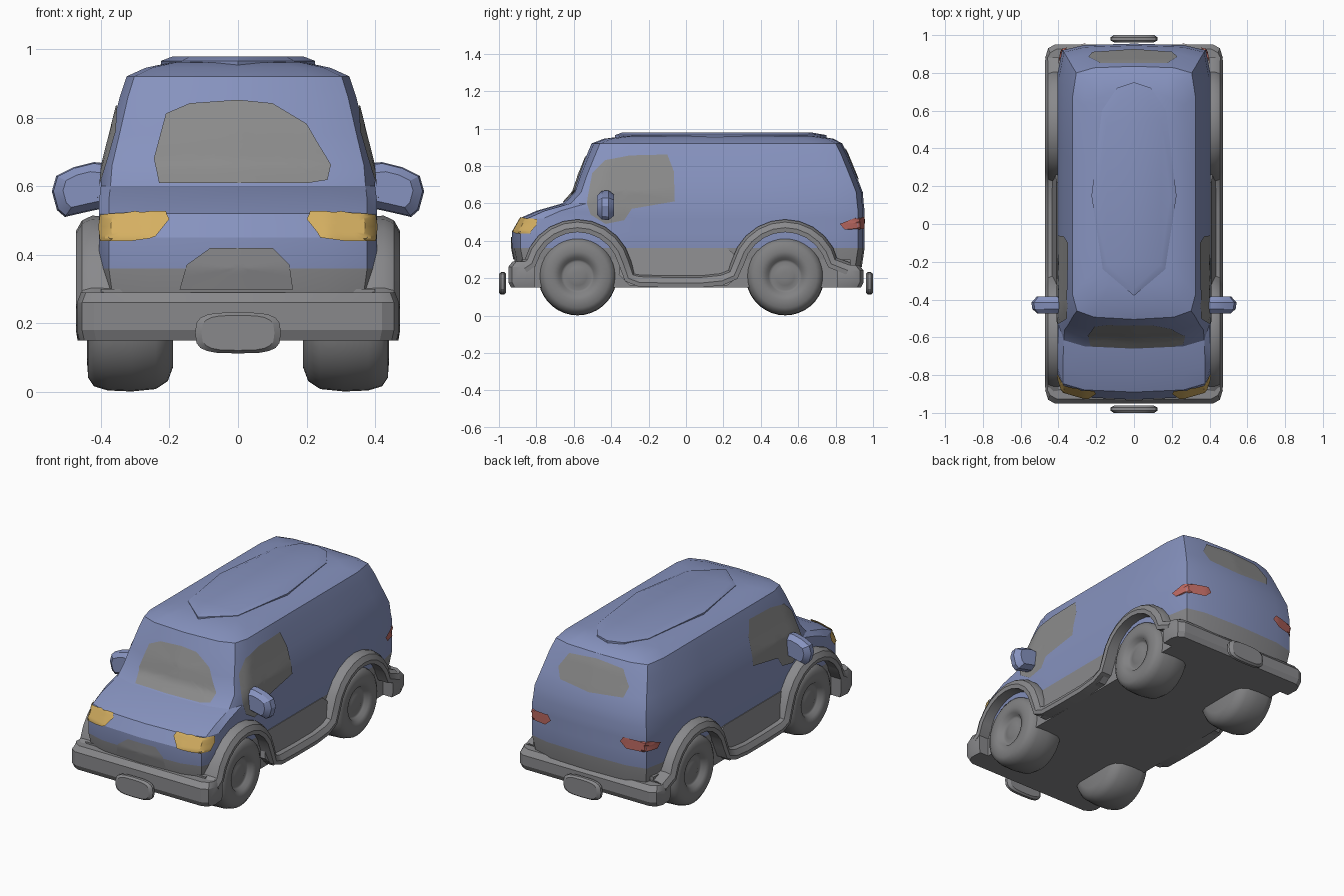
import bpy, bmesh, math
from mathutils import Vector
from mathutils.bvhtree import BVHTree

if "Cube" in bpy.data.objects:
    bpy.data.objects.remove(bpy.data.objects["Cube"])


def material(name, rgb):
    m = bpy.data.materials.new(name)
    m.diffuse_color = (*rgb, 1)
    m.use_nodes = True
    m.node_tree.nodes["Principled BSDF"].inputs["Base Color"].default_value = m.diffuse_color
    return m


BLUE = material("body blue", (0.24, 0.29, 0.52))
GREY = material("trim grey", (0.25, 0.25, 0.26))
GLASS = material("window grey", (0.26, 0.26, 0.26))
TYRE = material("tyre grey", (0.22, 0.22, 0.225))
YELLOW = material("headlight yellow", (0.66, 0.43, 0.12))
RED = material("tail light red", (0.50, 0.14, 0.12))


def finish(name, bm, mats, angle=25):
    bmesh.ops.recalc_face_normals(bm, faces=bm.faces)
    me = bpy.data.meshes.new(name)
    bm.to_mesh(me)
    bm.free()
    ob = bpy.data.objects.new(name, me)
    bpy.context.collection.objects.link(ob)
    for m in mats:
        me.materials.append(m)
    bpy.ops.object.select_all(action='DESELECT')
    bpy.context.view_layer.objects.active = ob
    ob.select_set(True)
    bpy.ops.object.shade_smooth_by_angle(angle=math.radians(angle))
    return ob


def loft(rings, closed=False):
    """Skin a list of equal-length point rings, capping the ends."""
    bm = bmesh.new()
    vs = [[bm.verts.new(p) for p in r] for r in rings]
    n = len(vs[0])
    for i in range(len(vs) if closed else len(vs) - 1):
        a, b = vs[i], vs[(i + 1) % len(vs)]
        for j in range(n):
            k = (j + 1) % n
            bm.faces.new((a[j], a[k], b[k], b[j]))
    if not closed:
        bm.faces.new(vs[0])
        bm.faces.new(vs[-1])
    return bm


def mirrored(half):
    """Close a half outline (x >= 0) across x = 0."""
    return half + [(-x, y) for x, y in reversed(half) if x > 1e-6]


# Body shell: plan outlines stacked by height (z, front y, back y, half width)
LEVELS = [(0.26, -0.91, 0.94, 0.39), (0.36, -0.93, 0.955, 0.405),
          (0.45, -0.93, 0.955, 0.405), (0.52, -0.89, 0.955, 0.405),
          (0.56, -0.80, 0.955, 0.405), (0.60, -0.66, 0.95, 0.40),
          (0.66, -0.605, 0.945, 0.395), (0.75, -0.575, 0.91, 0.372),
          (0.86, -0.53, 0.865, 0.345), (0.92, -0.505, 0.835, 0.325),
          (0.945, -0.44, 0.79, 0.27), (0.96, -0.33, 0.70, 0.20),
          (0.966, -0.2, 0.55, 0.12)]


def plan(z, f, b, w):
    half = [(0, f), (w * 0.65, f + 0.012), (w * 0.93, f + 0.045), (w, f + 0.13),
            (w, f * 0.4 + b * 0.1), (w, b * 0.4), (w, b - 0.16),
            (w * 0.94, b - 0.035), (w * 0.65, b - 0.008), (0, b)]
    return [(x, y, z) for x, y in mirrored(half)]


bm = loft([plan(*lv) for lv in LEVELS])
for f in bm.faces:
    f.material_index = 1 if f.calc_center_median().z < 0.36 else 0
bmesh.ops.triangulate(bm, faces=bm.faces)
TREE = BVHTree.FromBMesh(bm)
finish("body", bm, [BLUE, GREY])


def decal(name, mat, outline, d, lift=0.005):
    """Thin patch laid on the body; the outline is seen along direction d."""
    d = Vector(d)

    def place(u, v):
        o = Vector((u, 0, v)) if d.y else Vector((0, u, v))
        hit = TREE.ray_cast(o - d * 2, d)
        if hit[0] is None:
            hit = TREE.find_nearest(o - d * 0.5)
        n = hit[1] if hit[1].dot(d) < 0 else -hit[1]
        return hit[0] + n * lift

    pts = []
    for i, p in enumerate(outline):
        q = outline[(i + 1) % len(outline)]
        pts += [(p[0] + (q[0] - p[0]) * t / 4, p[1] + (q[1] - p[1]) * t / 4) for t in range(4)]
    cu, cv = (sum(p[i] for p in pts) / len(pts) for i in (0, 1))
    bm = bmesh.new()
    rings = [[bm.verts.new(place(cu + (u - cu) * s / 6, cv + (v - cv) * s / 6))
              for u, v in pts] for s in range(1, 7)]
    c = bm.verts.new(place(cu, cv))
    n = len(pts)
    for j in range(n):
        k = (j + 1) % n
        bm.faces.new((c, rings[0][j], rings[0][k]))
        for a, b in zip(rings, rings[1:]):
            bm.faces.new((a[j], b[j], b[k], a[k]))
    ob = finish(name, bm, [mat])
    if sum(p.normal.dot(d) for p in ob.data.polygons) > 0:
        ob.data.flip_normals()


# Windows, grille and lights
decal("windshield", GLASS, [(-0.23, 0.605), (-0.245, 0.68), (-0.21, 0.81), (-0.14, 0.84),
      (0, 0.85), (0.10, 0.84), (0.2, 0.78), (0.27, 0.66), (0.26, 0.615), (0.2, 0.605)], (0, 1, 0))
decal("rear_window", GLASS, [(-0.22, 0.74), (-0.24, 0.8), (-0.18, 0.88), (0, 0.895),
      (0.18, 0.88), (0.23, 0.8), (0.2, 0.74), (0, 0.72)], (0, -1, 0))
decal("grille", GREY, [(-0.17, 0.3), (-0.15, 0.37), (-0.08, 0.42), (0.1, 0.42),
      (0.15, 0.37), (0.16, 0.3)], (0, 1, 0))
for s, side in ((-1, "left"), (1, "right")):
    decal(side + "_window", GLASS, [(-0.53, 0.6), (-0.5, 0.76), (-0.43, 0.83), (-0.3, 0.855),
          (-0.1, 0.86), (-0.065, 0.77), (-0.06, 0.61), (-0.29, 0.57), (-0.33, 0.51),
          (-0.43, 0.49), (-0.51, 0.54)], (-s, 0, 0))
    decal(side + "_headlight", YELLOW, [(s * x, z) for x, z in (
          (0.2, 0.5), (0.24, 0.45), (0.31, 0.44), (0.395, 0.44), (0.4, 0.48),
          (0.395, 0.515), (0.3, 0.52), (0.21, 0.52))], (0, 1, 0), 0.008)
    decal(side + "_tail_light", RED, [(s * x, z) for x, z in (
          (0.23, 0.5), (0.27, 0.465), (0.395, 0.46), (0.4, 0.49),
          (0.385, 0.52), (0.25, 0.53))], (0, -1, 0), 0.008)

# Raised roof panel
roof = [(0, -0.38), (0.165, -0.24), (0.225, 0.15), (0.17, 0.6), (0.09, 0.72), (0, 0.75)]
finish("roof_panel", loft([[(x, y, 0.935) for x, y in mirrored(roof)],
       [(x, y, 0.965) for x, y in mirrored(roof)],
       [(x * 0.85, y * 0.9, 0.978) for x, y in mirrored(roof)]]), [BLUE])

# Bumpers and number plates
for s, end in ((-1, "front"), (1, "rear")):
    half = [(0, 0.95), (0.42, 0.95), (0.455, 0.93), (0.47, 0.88), (0.465, 0.81), (0, 0.81)]
    h = 0.29 if s < 0 else 0.27
    rings = []
    for z, k in ((0.15, 0.985), (0.18, 1), (h - 0.03, 1), (h, 0.975)):
        rings.append([(x * k, s * (y * k if y > 0.9 else y), z) for x, y in mirrored(half)])
    finish(end + "_bumper", loft(rings), [GREY])
    rings = []
    for y, k in ((0.962, 0.85), (0.972, 1), (0.988, 1), (1.0, 0.85)):
        ring = []
        for i in range(20):
            a = math.tau * i / 20
            c, sn = math.cos(a), math.sin(a)
            ring.append((0.125 * k * math.copysign(abs(c) ** 0.6, c), s * y,
                         0.172 + 0.06 * k * math.copysign(abs(sn) ** 0.6, sn)))
        rings.append(ring)
    finish(end + "_plate", loft(rings), [GREY])

# Underbody floor
finish("floor", loft([[(x, y, z) for x, y in ((-0.4, -0.88), (0.4, -0.88), (0.4, 0.88), (-0.4, 0.88))]
                      for z in (0.15, 0.3)]), [GREY])

# Trim path along one side: centre line in (y, z) over both arches and the sill
FRONT, REAR = -0.58, 0.53
path = [(-0.87, 0.26)]
for c in (FRONT, REAR):
    path += [(c - 0.262 * math.cos(a), 0.215 + 0.265 * math.sin(a))
             for a in (math.pi * t / 12 for t in range(1, 12))]
    if c == FRONT:
        path += [(-0.30, 0.205), (-0.25, 0.188), (-0.1, 0.184), (0.08, 0.184), (0.19, 0.195), (0.25, 0.22)]
path += [(0.87, 0.25)]
SECTION = [(0.37, 0.03), (0.425, 0.034), (0.455, 0.02), (0.472, -0.01), (0.468, -0.034), (0.37, -0.034)]

for s, side in ((-1, "left"), (1, "right")):
    rings = []
    for i, (y, z) in enumerate(path):
        a, b = path[max(i - 1, 0)], path[min(i + 1, len(path) - 1)]
        t = Vector((b[0] - a[0], b[1] - a[1])).normalized()
        rings.append([(s * x, y - t.y * o, z + t.x * o) for x, o in SECTION])
    finish(side + "_arch_trim", loft(rings), [GREY], 35)
    # Sloping lower door panel behind the trim
    door = [(-0.34, 0.36), (0.22, 0.36), (0.29, 0.30), (0.27, 0.2), (0.22, 0.16), (-0.3, 0.16), (-0.36, 0.22)]
    finish(side + "_sill", loft([[(s * 0.38, y, z) for y, z in door],
           [(s * (0.445 - 0.18 * (z - 0.16)), y, z) for y, z in door]]), [GREY])

    # Door mirror, thicker in the middle than at its edges
    mir = [(0.37, 0.54), (0.44, 0.525), (0.505, 0.51), (0.528, 0.53), (0.543, 0.585),
           (0.53, 0.63), (0.48, 0.655), (0.42, 0.67), (0.37, 0.665)]
    rings = [[(s * (0.45 + (x - 0.45) * k), y, 0.59 + (z - 0.59) * k) for x, z in mir]
             for y, k in ((-0.475, 0.65), (-0.45, 0.95), (-0.415, 1), (-0.385, 0.7))]
    finish(side + "_mirror", loft(rings), [BLUE])

    # Wheels: lathed tyre with a dished hub (x, radius)
    prof = [(0.19, 0.03), (0.19, 0.14), (0.205, 0.18), (0.24, 0.203), (0.31, 0.21), (0.38, 0.207),
            (0.42, 0.195), (0.437, 0.17), (0.44, 0.13), (0.432, 0.1), (0.41, 0.088),
            (0.405, 0.075), (0.415, 0.05), (0.418, 0.02)]
    for c, end in ((FRONT, "front"), (REAR, "rear")):
        rings = [[(s * x, c + r * math.cos(math.tau * i / 36), 0.211 + r * math.sin(math.tau * i / 36))
                  for i in range(36)] for x, r in prof]
        finish(f"{end}_{side}_wheel", loft(rings), [TYRE], 50)
